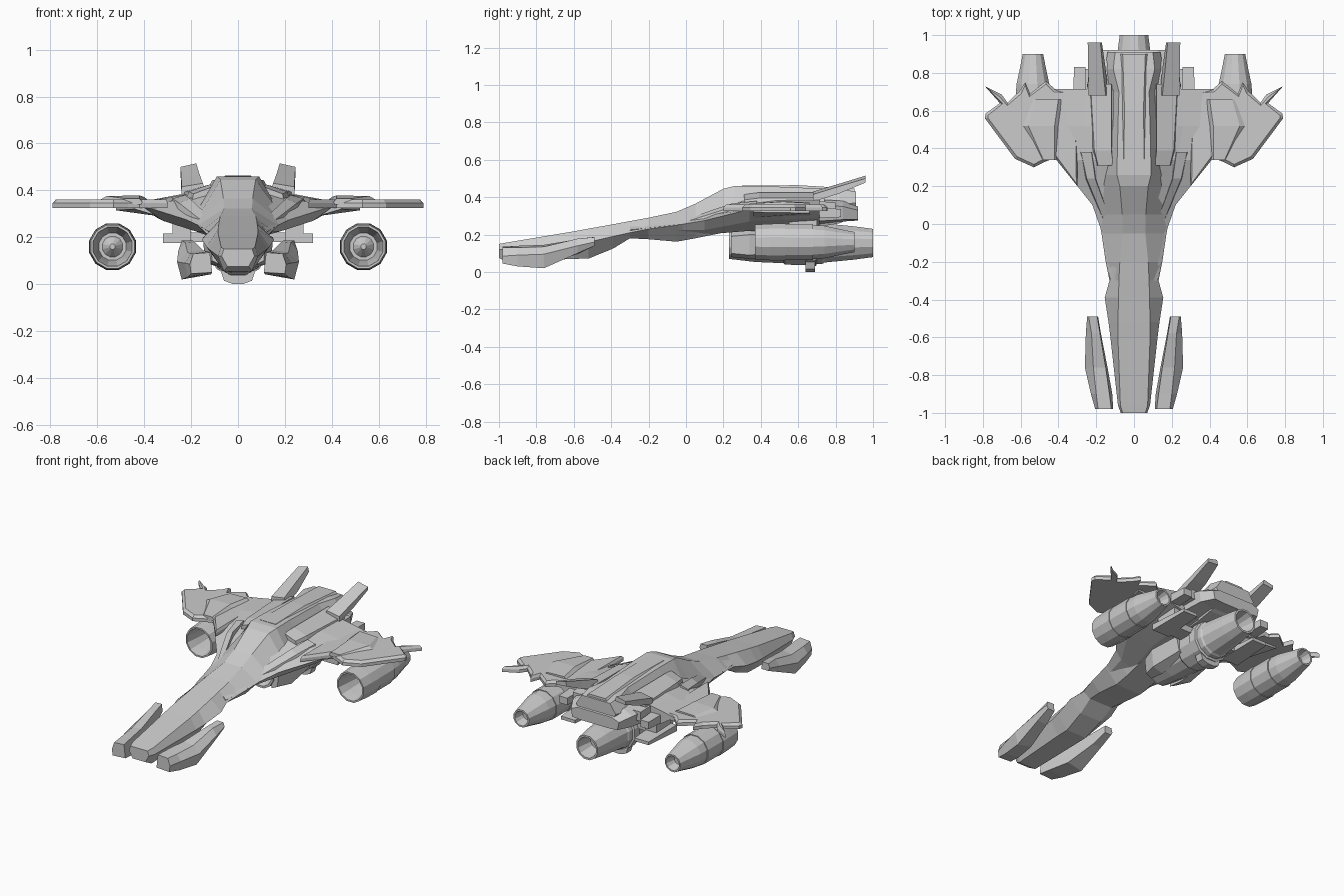
import bpy, bmesh, math


def finish(name, bm, mirror=False):
    bmesh.ops.recalc_face_normals(bm, faces=bm.faces)
    me = bpy.data.meshes.new(name)
    bm.to_mesh(me)
    bm.free()
    ob = bpy.data.objects.new(name, me)
    bpy.context.collection.objects.link(ob)
    if mirror:
        ob.modifiers.new("mirror", 'MIRROR').use_mirror_merge = False
    return ob


def loft(name, rings, mirror=False):
    """Skin a list of equal rings of 3D points and cap both ends."""
    bm = bmesh.new()
    vs = [[bm.verts.new(p) for p in r] for r in rings]
    n = len(vs[0])
    for a, b in zip(vs, vs[1:]):
        for i in range(n):
            bm.faces.new((a[i], a[(i + 1) % n], b[(i + 1) % n], b[i]))
    bm.faces.new(vs[0])
    bm.faces.new(vs[-1])
    return finish(name, bm, mirror)


def hull(name, stations):
    """Each station: y, then x,z pairs of the right half, top to bottom."""
    rings = []
    for y, *v in stations:
        half = list(zip(v[::2], v[1::2]))
        rings.append([(x, y, z) for x, z in half] + [(-x, y, z) for x, z in reversed(half)])
    return loft(name, rings)


def beam(name, stations, mirror=True):
    """Each station: y, then x,z pairs of the whole ring."""
    return loft(name, [[(x, y, z) for x, z in zip(v[::2], v[1::2])] for y, *v in stations], mirror)


def box(name, x0, x1, y0, y1, z0, z1, mirror=True, taper=0.0):
    t = taper
    return beam(name, [(y0, x0, z0, x1, z0, x1, z1, x0, z1),
                       (y1, x0 + t, z0 + t, x1 - t, z0 + t, x1 - t, z1 - t, x0 + t, z1 - t)], mirror)


def lathe(name, cx, cz, prof, sides=12, mirror=False):
    """Turn (y, radius) pairs around an axis along y."""
    angs = [2 * math.pi * (i + .5) / sides for i in range(sides)]
    return loft(name, [[(cx + r * math.cos(a), y, cz + r * math.sin(a)) for a in angs]
                       for y, r in prof], mirror)


def plate(name, outline, z0, z1, inset, depth):
    """Flat plate with a chamfered upper side."""
    bm = bmesh.new()
    f = bm.faces.new([bm.verts.new((x, y, z0)) for x, y in outline])
    up = bmesh.ops.extrude_face_region(bm, geom=[f])['geom']
    for v in up:
        if isinstance(v, bmesh.types.BMVert):
            v.co.z = z1
    bmesh.ops.recalc_face_normals(bm, faces=bm.faces)
    top = [g for g in up if isinstance(g, bmesh.types.BMFace)]
    bmesh.ops.inset_region(bm, faces=top, thickness=inset, depth=depth)
    return finish(name, bm, True)


# long neck, canopy hump and spine
hull("fuselage", [
    (-1.00, .060, .15, .070, .12, .045, .075),
    (-.96, .072, .157, .085, .12, .060, .055),
    (-.60, .085, .217, .125, .15, .070, .070),
    (-.52, .085, .232, .135, .16, .070, .072),
    (-.39, .082, .255, .155, .19, .075, .125),
    (-.30, .080, .272, .130, .21, .080, .180),
    (-.20, .075, .290, .150, .23, .090, .175),
    (-.05, .060, .322, .172, .25, .090, .162),
    (.05, .062, .365, .180, .27, .090, .180),
    (.20, .075, .445, .175, .31, .100, .210),
    (.26, .090, .460, .165, .33, .110, .220),
    (.40, .088, .460, .155, .34, .110, .220),
    (.70, .080, .447, .150, .35, .110, .240),
    (.82, .110, .443, .155, .36, .110, .260),
    (.91, .100, .430, .140, .37, .100, .300)])

# raised strip along the spine
hull("spine_strip", [
    (.30, .055, .462, .075, .44), (.60, .050, .464, .070, .44), (.90, .060, .446, .080, .42)])

# broad rear hull that flares into the wings
hull("rear_hull", [
    (-.30, .080, .262, .110, .24, .125, .225, .110, .21, .07, .19),
    (-.02, .080, .310, .130, .275, .178, .255, .150, .225, .08, .19),
    (.10, .085, .340, .160, .300, .220, .275, .180, .225, .09, .20),
    (.34, .095, .400, .230, .360, .410, .335, .320, .270, .15, .22),
    (.52, .095, .410, .260, .375, .440, .345, .340, .280, .16, .23),
    (.715, .095, .410, .260, .380, .420, .350, .330, .290, .16, .25)])

# swept wings with notched trailing edge
plate("wing", [(.30, .20), (.42, .35), (.47, .33), (.53, .30), (.63, .345), (.79, .56),
               (.785, .585), (.71, .64), (.79, .73), (.70, .685), (.67, .643), (.61, .70),
               (.575, .75), (.55, .69), (.465, .757), (.42, .715), (.30, .70)],
      .325, .345, .016, .015)
beam("wing_ridge", [
    (.34, .40, .34, .50, .34, .48, .365, .42, .365),
    (.52, .38, .34, .62, .34, .56, .376, .42, .378),
    (.66, .36, .34, .56, .34, .52, .368, .40, .372)])
beam("wing_root_brace", [
    (.36, .34, .29, .44, .32, .44, .34, .34, .34),
    (.66, .32, .30, .52, .315, .52, .34, .32, .34)])

# shoulder intakes and panels beside the spine
beam("shoulder_intake", [
    (.31, .11, .34, .20, .33, .19, .385, .11, .415),
    (.39, .11, .34, .23, .33, .21, .395, .12, .425),
    (.74, .11, .34, .25, .33, .23, .395, .12, .425)])
beam("shoulder_strake", [
    (.02, .125, .24, .165, .25, .160, .275, .125, .29),
    (.24, .200, .30, .260, .30, .250, .345, .205, .365),
    (.38, .215, .32, .300, .32, .280, .365, .225, .380)])

# tail fins rising backwards
beam("tail_fin", [
    (.68, .135, .385, .240, .375, .240, .415, .150, .430),
    (.82, .150, .420, .243, .420, .243, .458, .165, .472),
    (.96, .170, .485, .245, .478, .245, .500, .178, .515)])

# rear deck and exhaust blocks
hull("rear_deck", [
    (.68, .15, .39, .24, .36, .22, .27, .10, .25),
    (.84, .15, .38, .21, .35, .20, .28, .10, .27),
    (.92, .12, .35, .17, .33, .16, .28, .10, .275)])
box("rear_thruster", .25, .325, .62, .83, .285, .345, taper=.008)
box("rear_step", .17, .25, .70, .80, .30, .38, taper=.01)

# prongs on both sides of the nose
beam("nose_prong", [
    (-.98, .110, .050, .200, .045, .205, .085, .190, .130, .120, .135),
    (-.90, .115, .042, .215, .030, .228, .090, .200, .130, .130, .140),
    (-.76, .140, .040, .240, .020, .260, .095, .215, .135, .150, .145),
    (-.58, .175, .095, .240, .100, .255, .140, .225, .178, .180, .175),
    (-.49, .190, .140, .238, .140, .248, .160, .240, .186, .195, .187)])

# wing engines with open intake, spinner and nozzle
ENGINE = [(.50, .012), (.54, .045), (.54, .060), (.43, .075), (.37, .086), (.37, .096),
          (.45, .101), (.53, .103), (.53, .099), (.68, .099), (.68, .094), (.74, .090),
          (.84, .068), (.90, .056), (.90, .046), (.84, .030)]
lathe("wing_engine", .535, .16, ENGINE, mirror=True)

# central engine under the hull
lathe("central_engine", 0, .155, [
    (.30, .05), (.23, .075), (.23, .088), (.37, .105), (.52, .112), (.53, .120), (.66, .122),
    (.67, .115), (.73, .115), (.74, .108), (.90, .092), (1.0, .078), (1.0, .066), (.90, .045)])
lathe("engine_band", 0, .155, [(.64, .115), (.645, .128), (.695, .128), (.70, .112)])
hull("belly_fin", [(.64, .075, .06, .06, .015, .02, .0), (.69, .075, .06, .06, .015, .02, .0)])
box("engine_mount", -.085, .085, .25, .72, .20, .29, False)
beam("engine_cheek", [
    (.24, .07, .08, .11, .10, .12, .19, .07, .22),
    (.34, .07, .07, .14, .09, .15, .20, .07, .24),
    (.55, .07, .09, .12, .11, .14, .20, .07, .24)])

# small side pods between the hull and the engines
box("side_pod", .20, .32, .55, .82, .175, .215, taper=.01)
box("side_pod_strut", .20, .28, .55, .70, .21, .29)
box("side_pod_arm", .10, .22, .56, .66, .18, .22)
